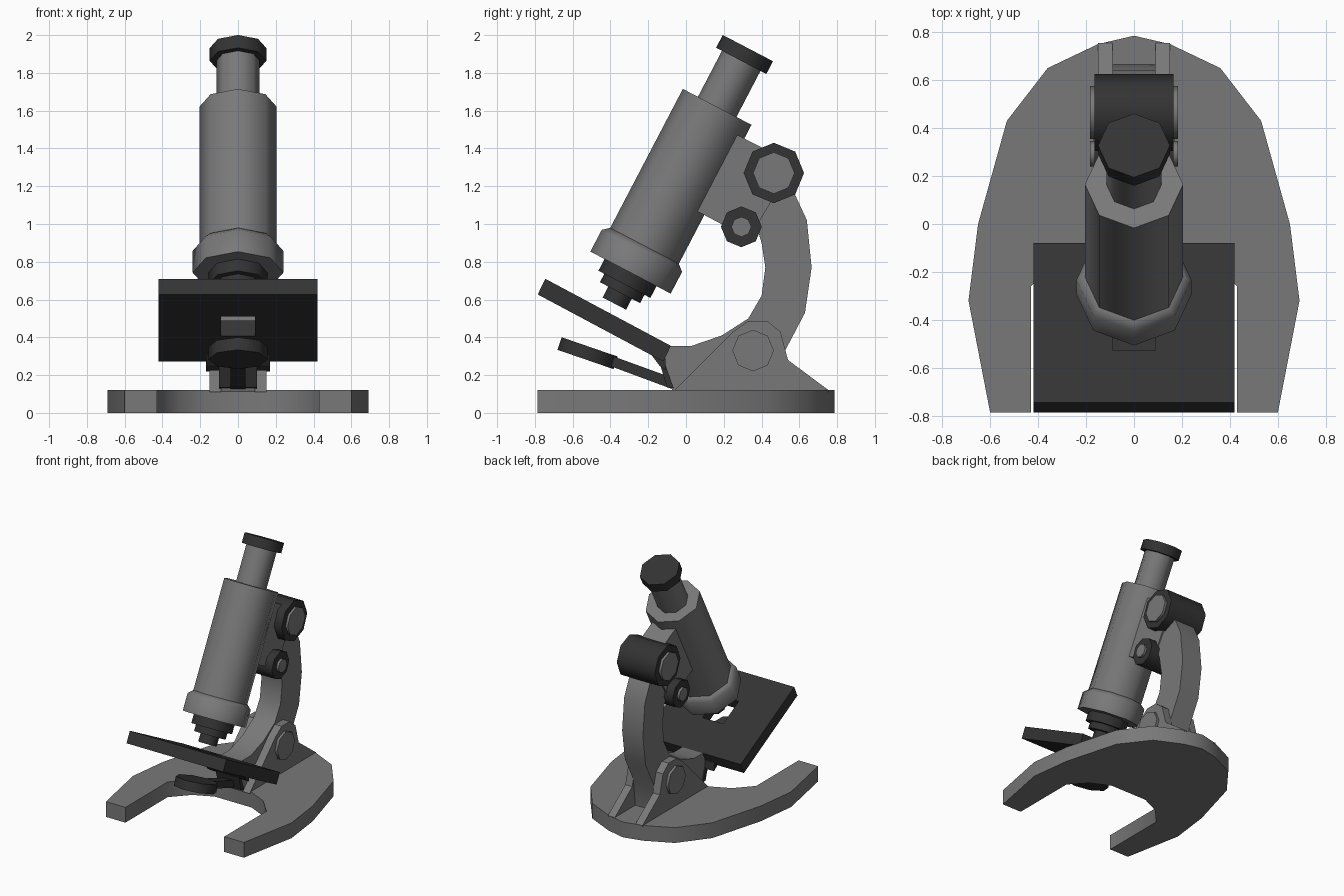
import bpy, bmesh, math
from mathutils import Vector, Matrix

if "Cube" in bpy.data.objects:
    bpy.data.objects.remove(bpy.data.objects["Cube"])


def material(name, value):
    m = bpy.data.materials.new(name)
    m.diffuse_color = (value, value, value, 1)
    m.use_nodes = True
    m.node_tree.nodes["Principled BSDF"].inputs["Base Color"].default_value = m.diffuse_color
    return m


GREY = material("grey metal", 0.19)
DARK = material("dark metal", 0.033)


def finish(name, bm, mat, smooth=False):
    bmesh.ops.recalc_face_normals(bm, faces=bm.faces)
    me = bpy.data.meshes.new(name)
    bm.to_mesh(me)
    bm.free()
    me.materials.append(mat)
    ob = bpy.data.objects.new(name, me)
    bpy.context.collection.objects.link(ob)
    if smooth:
        bpy.ops.object.select_all(action='DESELECT')
        ob.select_set(True)
        bpy.context.view_layer.objects.active = ob
        bpy.ops.object.shade_smooth_by_angle(angle=math.radians(50))
    return ob


def prism(name, pts, offset, mat, smooth=False):
    """Extrude a closed outline of 3D points along offset."""
    bm = bmesh.new()
    face = bm.faces.new([bm.verts.new(p) for p in pts])
    new = bmesh.ops.extrude_face_region(bm, geom=[face])["geom"]
    bmesh.ops.translate(bm, vec=Vector(offset),
                        verts=[v for v in new if isinstance(v, bmesh.types.BMVert)])
    return finish(name, bm, mat, smooth)


def side_profile(name, yz, x0, x1, mat, smooth=False):
    return prism(name, [(x0, y, z) for y, z in yz], (x1 - x0, 0, 0), mat, smooth)


def lathe(name, profile, matrix, mat, sides=8):
    """Revolve (radius, height) pairs into a capped solid."""
    bm = bmesh.new()
    rings = []
    for r, h in profile:
        angles = [2 * math.pi * i / sides for i in range(sides)]
        rings.append([bm.verts.new(matrix @ Vector((r * math.cos(a), r * math.sin(a), h)))
                      for a in angles])
    for a, b in zip(rings, rings[1:]):
        for i in range(sides):
            j = (i + 1) % sides
            bm.faces.new((a[i], a[j], b[j], b[i]))
    bm.faces.new(rings[0])
    bm.faces.new(rings[-1])
    return finish(name, bm, mat, True)


def cross_cylinder(name, y, z, r, half, mat):
    """Octagonal cylinder lying along x."""
    m = Matrix.Translation((0, y, z)) @ Matrix.Rotation(math.pi / 2, 4, 'Y')
    return lathe(name, [(r, -half), (r, half)], m, mat)


# Horseshoe base
half = [(0.15, 0.75), (0.36, 0.65), (0.53, 0.43), (0.65, 0), (0.69, -0.32),
        (0.60, -0.785), (0.43, -0.785), (0.43, -0.26), (0.31, -0.13), (0.16, -0.06)]
outline = [(0, 0.785)] + half + [(-x, y) for x, y in reversed(half)]
prism("base", [(x, y, 0) for x, y in outline], (0, 0, 0.12), GREY, True)

# Curved arm
arm = [(-0.07, 0.11), (-0.125, 0.28), (-0.09, 0.355), (0.03, 0.355), (0.19, 0.41),
       (0.33, 0.50), (0.40, 0.62), (0.42, 0.77), (0.40, 0.90), (0.37, 1.0), (0.38, 1.25),
       (0.50, 1.25), (0.58, 1.15), (0.64, 1.02), (0.665, 0.77), (0.63, 0.53),
       (0.525, 0.33), (0.50, 0.11)]
side_profile("arm", arm, -0.09, 0.09, GREY, True)

# Cheeks either side of the arm foot, with pivot caps
cheek = [(-0.07, 0.11), (0.25, 0.43), (0.33, 0.487), (0.43, 0.487), (0.50, 0.43),
         (0.54, 0.28), (0.755, 0.12), (0.755, 0.11)]
for side, s in (("left", -1), ("right", 1)):
    side_profile(side + "_cheek", cheek, s * 0.09, s * 0.15, GREY)
cross_cylinder("pivot_caps", 0.355, 0.33, 0.11, 0.17, GREY)

# Tilted optical tube, stacked along one axis
tilt = math.radians(27.6)
axis = Matrix.Translation((0, 0.165, 1.62)) @ Matrix.Rotation(-tilt, 4, 'X')
lathe("tube", [(0.205, -0.9), (0.205, 0)], axis, GREY)
lathe("tube_collar", [(0.24, -0.99), (0.24, -0.86), (0.205, -0.83)], axis, GREY)
lathe("eyepiece_tube", [(0.115, -0.02), (0.115, 0.3)], axis, GREY)
lathe("eyepiece_cap", [(0.15, 0.275), (0.15, 0.351)], axis, DARK)
lathe("objective", [(0.155, -0.97), (0.155, -1.06), (0.12, -1.06), (0.12, -1.11),
                    (0.07, -1.11), (0.07, -1.175)], axis, DARK)

# Focus block and knobs
block = [(0.22, 1.49), (0.265, 1.475), (0.46, 1.375), (0.50, 1.20), (0.38, 1.0),
         (0.28, 0.95), (0.055, 1.07), (0.0, 1.10)]
side_profile("focus_block", block, -0.1, 0.1, GREY)
for name, y, z, r, cap in (("coarse_knob", 0.465, 1.27, 0.16, 0.11),
                           ("fine_knob", 0.293, 0.985, 0.108, 0.053)):
    cross_cylinder(name, y, z, r, 0.165, DARK)
    cross_cylinder(name + "_caps", y, z, cap, 0.184, GREY)

# Stage plate with a square opening, built as four bars in the slope plane
back, front = Vector((0, -0.08, 0.355)), Vector((0, -0.745, 0.71))
along = front - back
down = Vector((0, -0.04, -0.083))


def slope_point(x, t):
    return back + along * t + Vector((x, 0, 0))


bm = bmesh.new()
xs, ts = (-0.42, -0.09, 0.09, 0.42), (0, 0.38, 0.67, 1)
grid = [[bm.verts.new(slope_point(x, t)) for x in xs] for t in ts]
for i in range(3):
    for j in range(3):
        if (i, j) != (1, 1):
            bm.faces.new((grid[i][j], grid[i][j + 1], grid[i + 1][j + 1], grid[i + 1][j]))
new = bmesh.ops.extrude_face_region(bm, geom=bm.faces[:])["geom"]
bmesh.ops.translate(bm, vec=down, verts=[v for v in new if isinstance(v, bmesh.types.BMVert)])
finish("stage", bm, DARK)

# Stage bracket in front of the arm
side_profile("stage_bracket", [(-0.145, 0.28), (-0.10, 0.355), (-0.085, 0.35), (-0.118, 0.28),
                               (-0.065, 0.13), (-0.10, 0.135)], -0.1, 0.1, DARK)
side_profile("stage_lug", [(-0.20, 0.33), (-0.11, 0.29), (-0.105, 0.225), (-0.14, 0.25)],
             -0.17, 0.17, DARK)

# Mirror disc and its holder
m = Matrix.Translation((0, -0.521, 0.316)) @ Matrix.Rotation(math.radians(-19), 4, 'X')
lathe("mirror", [(0.157, -0.035), (0.157, 0.035)], m, DARK)
side_profile("mirror_holder", [(-0.42, 0.255), (-0.40, 0.305), (-0.07, 0.185), (-0.07, 0.125)],
             -0.04, 0.04, DARK)
